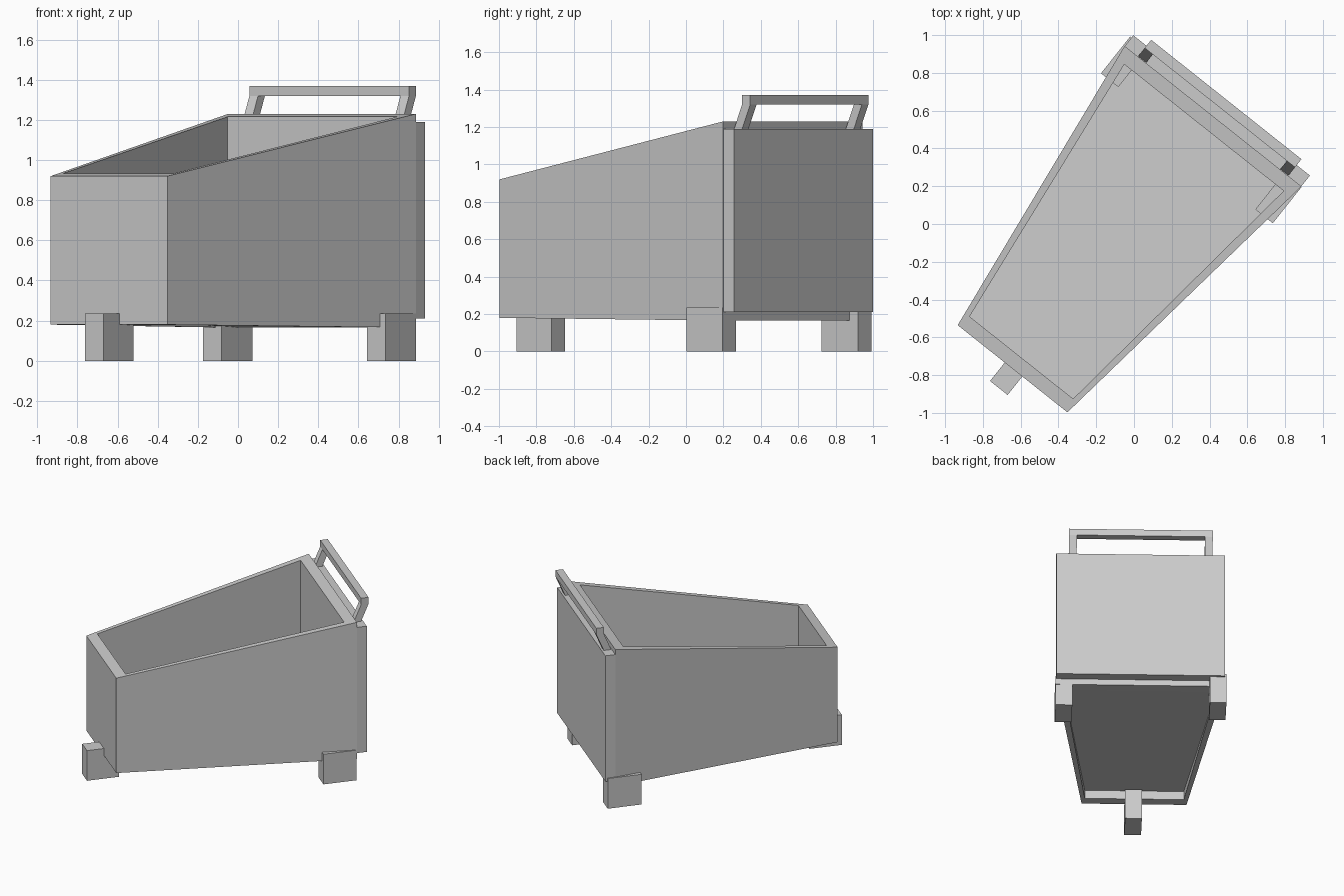
import bpy, bmesh, math

cube = bpy.data.objects.get("Cube")
if cube:
    bpy.data.objects.remove(cube, do_unlink=True)

grey = bpy.data.materials.new("plain_grey")
grey.use_nodes = True
tone = (0.6, 0.6, 0.6, 1)
grey.diffuse_color = tone
grey.node_tree.nodes["Principled BSDF"].inputs["Base Color"].default_value = tone

TURN = math.radians(-38.45)   # the bin stands turned on its base
MID = -0.027                  # centre line across the width
FRONT, BACK = -1.0, 0.707


def along(v, a, b):
    """Value running from a at the front to b at the back."""
    return a + (b - a) * (v - FRONT) / (BACK - FRONT)


def outer(v):
    return along(v, 0.371, 0.598)


def inner(v):
    return outer(v) - along(v, 0.03, 0.05)


def rim(v):
    return along(v, 0.92, 1.23)


def base(v):
    return along(v, 0.18, 0.165)


def prism(name, profile, lo, hi):
    """Extrude a (length, height) profile across the width from lo to hi."""
    bm = bmesh.new()
    at = lambda w, v: MID + (w(v) if callable(w) else w)
    rings = [[bm.verts.new((at(w, v), v, z)) for v, z in profile] for w in (lo, hi)]
    n = len(profile)
    bm.faces.new(rings[0])
    bm.faces.new(rings[1][::-1])
    for i in range(n):
        j = (i + 1) % n
        bm.faces.new((rings[0][i], rings[1][i], rings[1][j], rings[0][j]))
    bmesh.ops.recalc_face_normals(bm, faces=bm.faces)
    mesh = bpy.data.meshes.new(name)
    bm.to_mesh(mesh)
    bm.free()
    mesh.materials.append(grey)
    obj = bpy.data.objects.new(name, mesh)
    obj.rotation_euler.z = TURN
    bpy.context.collection.objects.link(obj)
    return obj


def rect(v0, v1, z0, z1):
    return [(v0, z0), (v1, z0), (v1, z1), (v0, z1)]


def wall_profile(v0, v1):
    return [(v0, base(v0)), (v1, base(v1)), (v1, rim(v1)), (v0, rim(v0))]


# Flared side walls
for side, s in (("left", 1), ("right", -1)):
    prism(side + "_wall", wall_profile(FRONT, BACK),
          lambda v: s * inner(v), lambda v: s * outer(v))

# End walls between the sides
for name, v0, v1 in (("front_wall", FRONT, -0.925), ("back_wall", 0.63, BACK)):
    prism(name, wall_profile(v0, v1), lambda v: -inner(v), inner)

# Floor rising towards the front
prism("floor", [(-0.925, 0.245), (0.63, 0.168), (0.63, 0.188), (-0.925, 0.265)],
      lambda v: -inner(v), inner)

# Back plate
prism("back_plate", rect(BACK, 0.78, 0.21, 1.19), -0.597, 0.597)

# Leaning handle
for side, s in (("left", 1), ("right", -1)):
    prism(side + "_handle_post",
          [(0.71, 1.19), (0.765, 1.19), (0.82, 1.32), (0.765, 1.32)],
          s * 0.453, s * 0.508)
prism("handle_bar", rect(0.765, 0.82, 1.32, 1.37), -0.508, 0.508)

# Block feet
prism("front_foot", rect(-1.125, -0.888, 0, 0.235), -0.053, 0.066)
prism("back_left_foot", rect(0.46, 0.704, 0, 0.235), 0.482, 0.6)
prism("back_right_foot", rect(0.516, 0.765, 0, 0.235), -0.606, -0.489)
